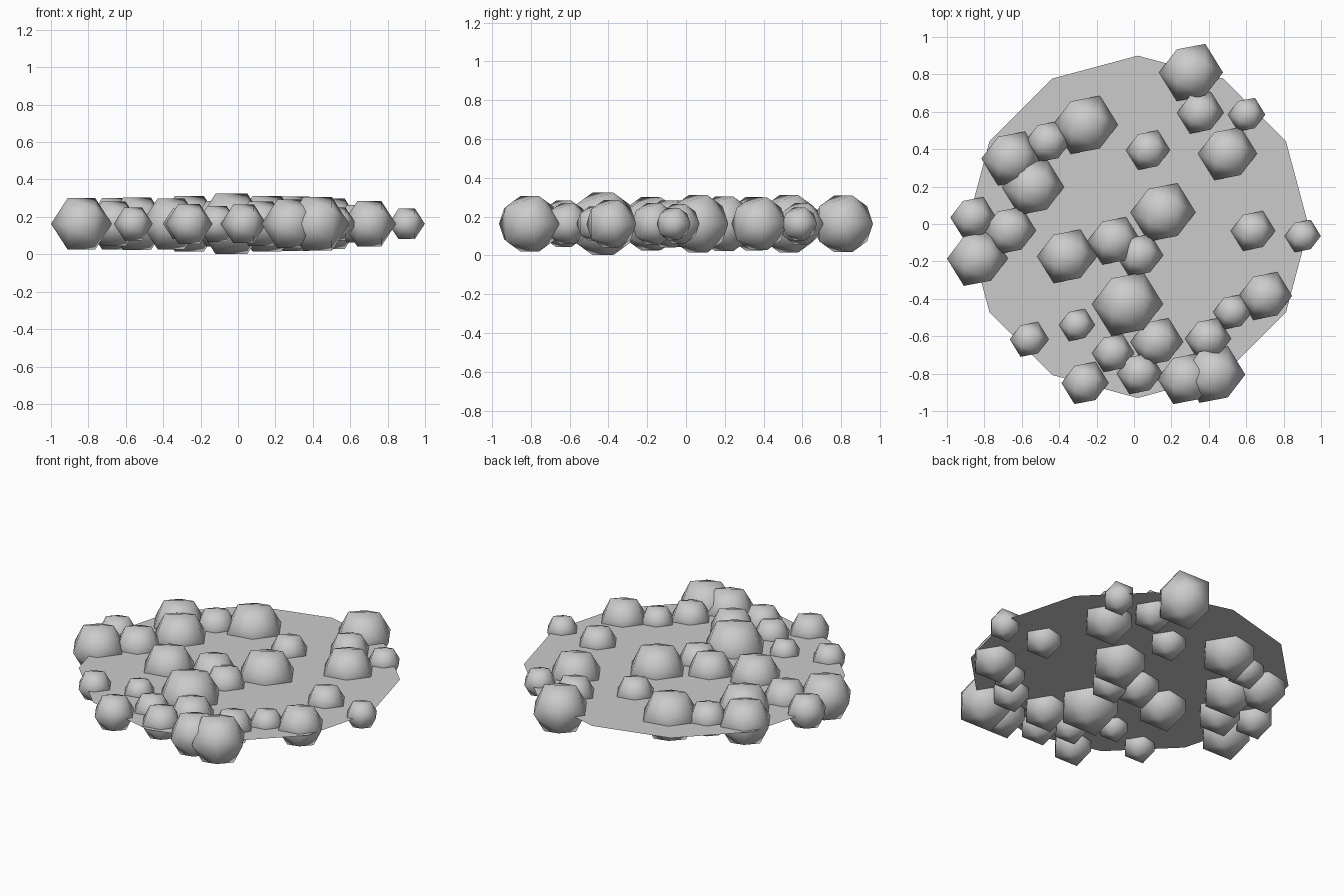
import bpy
import bmesh
from mathutils import Matrix

Z = 0.163  # height of the disc plane and all ball centres

# Balls: x, y, radius
BALLS = [
    (.305, .81, .171), (.355, .595, .125), (.602, .585, .1), (.5, .376, .158),
    (.075, .395, .118), (-.26, .53, .174), (-.46, .44, .122), (-.655, .35, .161),
    (-.54, .197, .166), (-.86, .035, .122), (-.665, -.035, .141), (-.837, -.185, .163),
    (-.358, -.173, .16), (-.106, -.09, .142), (.03, -.167, .126), (.155, .062, .174),
    (.636, -.037, .119), (.902, -.064, .097), (-.035, -.428, .19), (.702, -.385, .143),
    (.527, -.47, .104), (-.305, -.54, .096), (-.56, -.617, .104), (-.262, -.85, .126),
    (-.112, -.69, .113), (.03, -.8, .122), (.122, -.63, .141), (.396, -.613, .123),
    (.278, -.827, .152), (.426, -.805, .169),
]


def make_object(name, bm, location):
    mesh = bpy.data.meshes.new(name)
    bm.to_mesh(mesh)
    bm.free()
    obj = bpy.data.objects.new(name, mesh)
    obj.location = location
    bpy.context.collection.objects.link(obj)
    return obj


# Thin twelve-sided disc
bm = bmesh.new()
bmesh.ops.create_circle(bm, cap_ends=True, segments=12, radius=0.915)
bmesh.ops.recalc_face_normals(bm, faces=bm.faces)
for f in bm.faces:
    if f.normal.z < 0:
        f.normal_flip()
make_object("disc", bm, (0.02, -0.015, Z))

# Smooth-shaded icosahedron balls, pole axis laid along x
axis_along_x = Matrix(((0, 0, 1, 0), (1, 0, 0, 0), (0, 1, 0, 0), (0, 0, 0, 1)))
for i, (x, y, r) in enumerate(BALLS):
    bm = bmesh.new()
    bmesh.ops.create_icosphere(bm, subdivisions=1, radius=r, matrix=axis_along_x)
    for f in bm.faces:
        f.smooth = True
    make_object(f"ball_{i + 1:02d}", bm, (x, y, Z))
